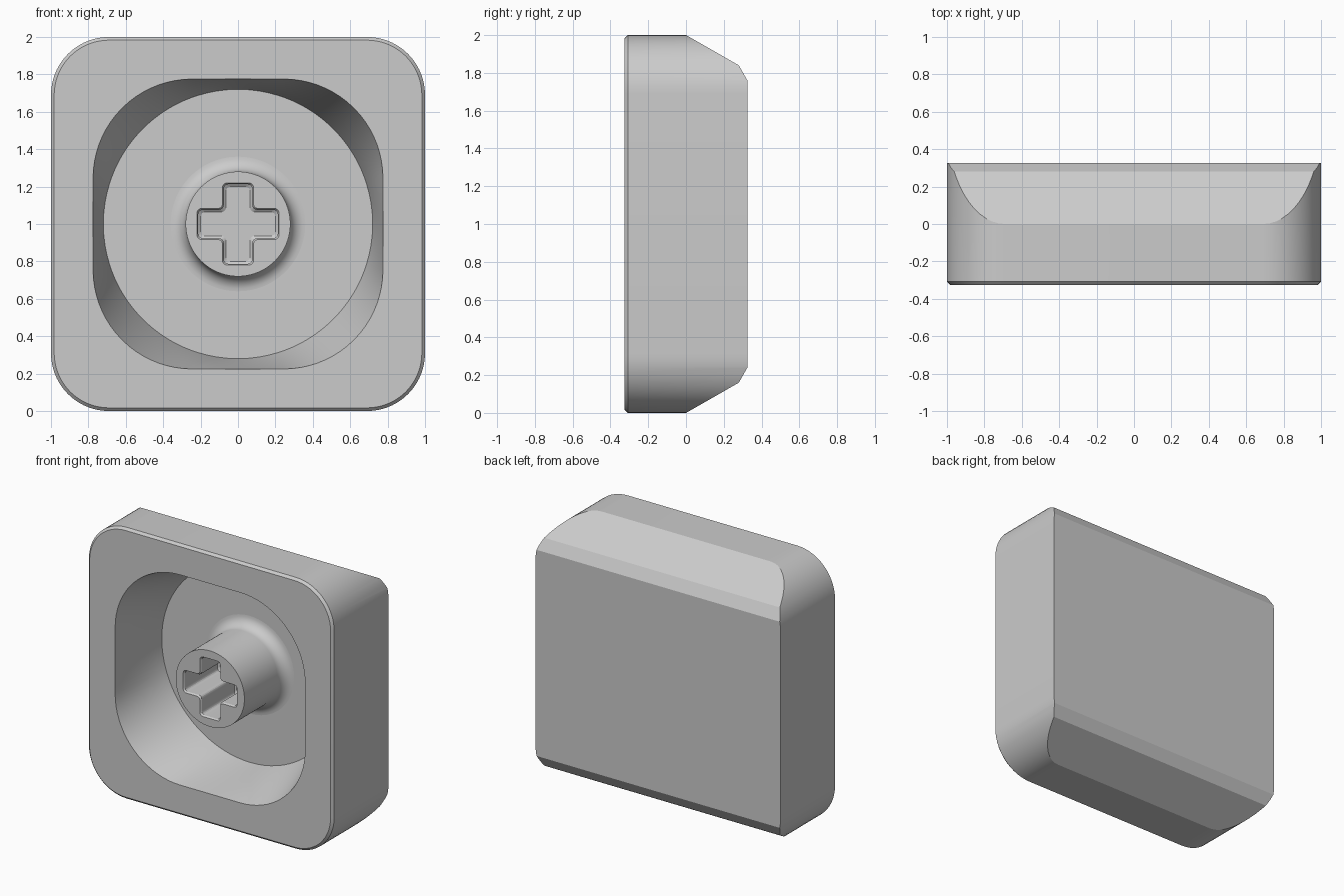
import bpy, bmesh
from math import cos, sin, pi, radians
from mathutils import Vector

if "Cube" in bpy.data.objects:
    bpy.data.objects.remove(bpy.data.objects["Cube"])

FRONT, BACK, FLOOR = -0.325, 0.325, 0.14

grey = bpy.data.materials.new("light_grey")
grey.use_nodes = True
grey.diffuse_color = (0.6, 0.6, 0.6, 1)
grey.node_tree.nodes["Principled BSDF"].inputs["Base Color"].default_value = grey.diffuse_color


def rounded_square(half, radius, arc=14, flat=1):
    """Outline of a rounded square, centred on the origin."""
    pts, c = [], half - radius
    for q in range(4):
        turn = lambda x, y: Vector((x * cos(q * pi / 2) - y * sin(q * pi / 2),
                                    x * sin(q * pi / 2) + y * cos(q * pi / 2)))
        pts += [turn(c + radius * cos(i * pi / 2 / arc), c + radius * sin(i * pi / 2 / arc))
                for i in range(arc + 1)]
        pts += [turn(c - 2 * c * i / flat, half) for i in range(1, flat)]
    return pts


def circle(radius, n=96):
    return [Vector((radius * cos(2 * pi * i / n), radius * sin(2 * pi * i / n))) for i in range(n)]


def cross(reach, half, r=0.028, steps=5):
    """Outline of a plus sign with softened corners."""
    base = [Vector((reach, -half)), Vector((reach, half)), Vector((half, half))]
    corners = []
    for q in range(4):
        for p in base:
            for _ in range(q):
                p = Vector((-p.y, p.x))
            corners.append(p)
    pts = []
    for i, p in enumerate(corners):
        a = p + (corners[i - 1] - p).normalized() * r
        b = p + (corners[(i + 1) % len(corners)] - p).normalized() * r
        for s in range(steps + 1):
            t = s / steps
            pts.append(a * (1 - t) ** 2 + p * 2 * t * (1 - t) + b * t * t)
    return pts


def loft(name, rings, place=lambda p, y: (p.x, y, p.y + 1)):
    """Closed solid skinned through (outline, depth) rings."""
    bm = bmesh.new()
    loops = [[bm.verts.new(place(p, y)) for p in pts] for pts, y in rings]
    for a, b in zip(loops, loops[1:]):
        for i in range(len(a)):
            j = (i + 1) % len(a)
            bm.faces.new((a[i], a[j], b[j], b[i]))
    bm.faces.new(loops[0])
    bm.faces.new(loops[-1])
    bmesh.ops.recalc_face_normals(bm, faces=bm.faces)
    mesh = bpy.data.meshes.new(name)
    bm.to_mesh(mesh)
    bm.free()
    mesh.materials.append(grey)
    obj = bpy.data.objects.new(name, mesh)
    bpy.context.collection.objects.link(obj)
    return obj


def carve(obj, cutter, operation):
    """Apply a boolean, then discard the cutter."""
    cutter.hide_render = True
    mod = obj.modifiers.new("carve", "BOOLEAN")
    mod.object, mod.operation, mod.solver = cutter, operation, "EXACT"
    bpy.context.view_layer.objects.active = obj
    bpy.ops.object.modifier_apply(modifier=mod.name)
    bpy.data.objects.remove(cutter)


def smooth(obj):
    bpy.ops.object.select_all(action="DESELECT")
    obj.select_set(True)
    bpy.context.view_layer.objects.active = obj
    bpy.ops.object.shade_smooth_by_angle(angle=radians(20))


# Cap body: rounded block with a small front chamfer
edge = 0.017
body = loft("cap_body", [(rounded_square(1 - edge, 0.31 - edge), FRONT),
                         (rounded_square(1, 0.31), FRONT + edge),
                         (rounded_square(1, 0.31), BACK)])

# Sloped top and bottom facets towards the back
half_profile = [(-0.5, 1.286), (0.28, 0.84), (0.37, 0.68)]
profile = [Vector(p) for p in half_profile] + [Vector((y, -z)) for y, z in reversed(half_profile)]
wedge = loft("facet_cutter", [(profile, -1.2), (profile, 1.2)],
             place=lambda p, x: (x, p.x, p.y + 1))
carve(body, wedge, "INTERSECT")

# Cavity: rounded square opening blending into a round floor
opening = rounded_square(0.775, 0.53, arc=18, flat=8)
rings = []
for i in range(-1, 9):
    t = i / 8
    ring = [p.lerp(p.normalized() * 0.72, t) for p in opening]
    rings.append((ring, FRONT + (FLOOR - FRONT) * t))
carve(body, loft("cavity_cutter", rings), "DIFFERENCE")
smooth(body)

# Stem: round post with a fillet where it meets the floor
radius, fillet = 0.28, 0.08
rings = [(circle(radius), FRONT)]
for i in range(9):
    a = i / 8 * pi / 2
    rings.append((circle(radius + fillet * (1 - cos(a))), FLOOR - fillet * (1 - sin(a))))
rings.append((circle(radius + fillet), FLOOR + 0.02))
stem = loft("stem", rings)

# Cross-shaped socket with softened rim and floor
socket = loft("socket_cutter", [(cross(0.228, 0.091), FRONT - 0.008),
                                (cross(0.22, 0.083), FRONT),
                                (cross(0.213, 0.076), FRONT + 0.012),
                                (cross(0.213, 0.076), FRONT + 0.39),
                                (cross(0.2, 0.064), FRONT + 0.4)])
carve(stem, socket, "DIFFERENCE")
smooth(stem)
